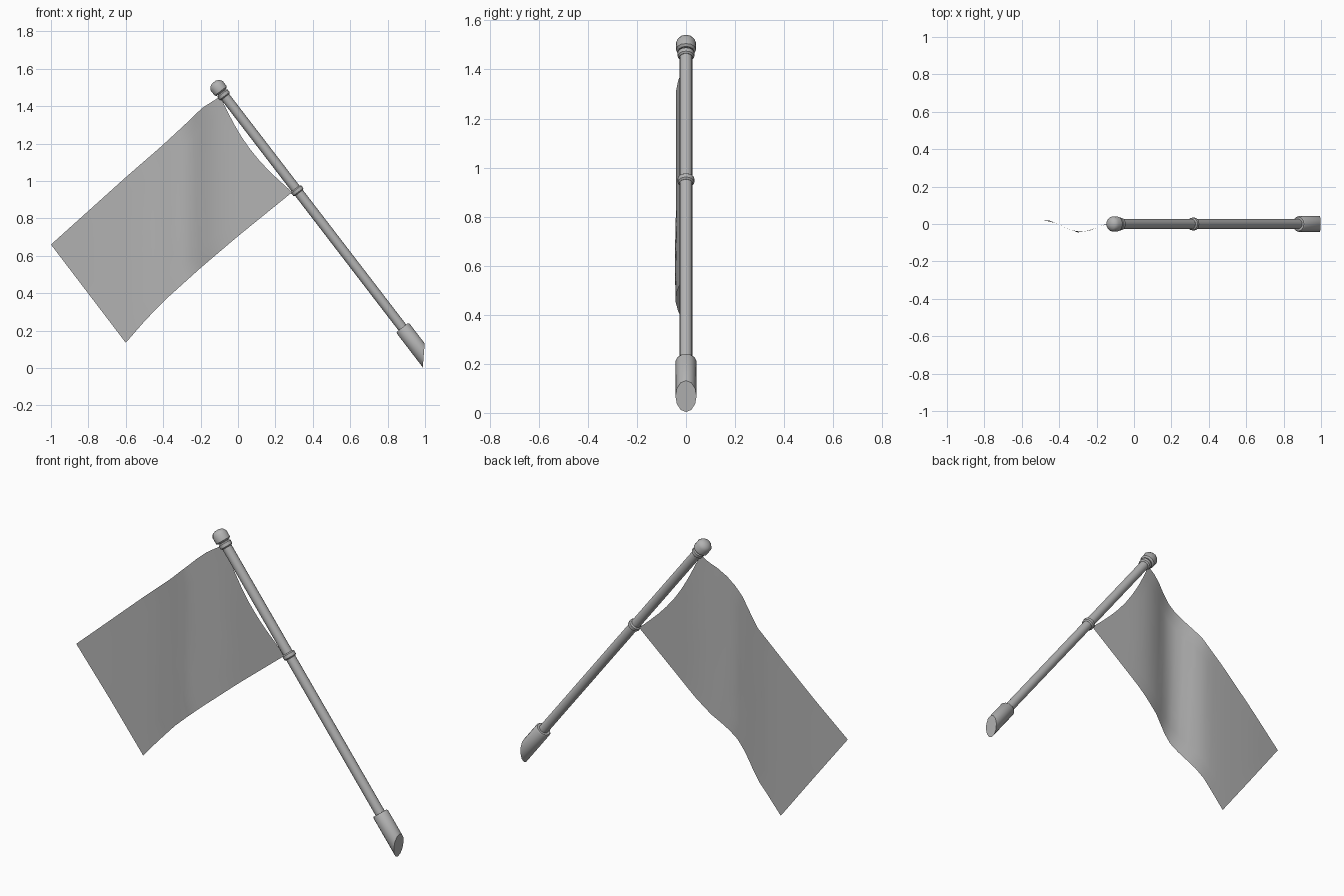
import bpy, bmesh, math
from mathutils import Vector, Matrix

cube = bpy.data.objects.get("Cube")
if cube:
    bpy.data.objects.remove(cube, do_unlink=True)

grey = bpy.data.materials.new("plain grey")
grey.use_nodes = True
COLOUR = (0.45, 0.45, 0.45, 1)
grey.diffuse_color = COLOUR
grey.node_tree.nodes["Principled BSDF"].inputs["Base Color"].default_value = COLOUR

# Leaning pole frame: local z runs up the pole, origin at the middle collar
LEAN = math.atan2(0.609, 0.793)
FRAME = Matrix.Translation((0.317, 0, 0.948)) @ Matrix.Rotation(-LEAN, 4, 'Y')


def add_object(name, bm, angle=40):
    mesh = bpy.data.meshes.new(name)
    bm.to_mesh(mesh)
    bm.free()
    mesh.materials.append(grey)
    obj = bpy.data.objects.new(name, mesh)
    bpy.context.collection.objects.link(obj)
    bpy.ops.object.select_all(action='DESELECT')
    obj.select_set(True)
    bpy.context.view_layer.objects.active = obj
    bpy.ops.object.shade_smooth_by_angle(angle=math.radians(angle))
    return obj


def turned(profile, sides):
    """Closed turned solid from (height, radius) pairs, placed on the pole."""
    bm = bmesh.new()
    rings = []
    for h, r in profile:
        rings.append([bm.verts.new((r * math.cos(a), r * math.sin(a), h))
                      for a in (2 * math.pi * i / sides for i in range(sides))])
    for low, high in zip(rings, rings[1:]):
        for i in range(sides):
            j = (i + 1) % sides
            bm.faces.new((low[i], low[j], high[j], high[i]))
    bm.faces.new(rings[0][::-1])
    bm.faces.new(rings[-1])
    bm.transform(FRAME)
    return bm


def along(points, x):
    """Straight-line interpolation through sorted pairs."""
    for (x0, y0), (x1, y1) in zip(points, points[1:]):
        if x <= x1:
            return y0 + (y1 - y0) * (x - x0) / (x1 - x0)
    return points[-1][1]


# Pole and its rings
add_object("pole", turned([(-0.96, 0.026), (0.68, 0.026)], 16))
for name, h in (("middle_collar", 0.0), ("upper_collar", 0.647)):
    add_object(name, turned([(h - 0.015, 0.027), (h - 0.009, 0.034),
                             (h + 0.009, 0.034), (h + 0.015, 0.027)], 16))

# Rounded cap
add_object("cap", turned([(0.664, 0.032), (0.672, 0.041), (0.708, 0.041),
                          (0.724, 0.031), (0.732, 0.012)], 12))

# Wall socket, cut off upright where it meets the wall
bm = turned([(-1.3, 0.043), (-0.93, 0.043), (-0.922, 0.038)], 12)
cut = bmesh.ops.bisect_plane(bm, geom=bm.verts[:] + bm.edges[:] + bm.faces[:],
                             plane_co=(0.998, 0, 0.13), plane_no=(1, 0, -0.08),
                             clear_outer=True)
bmesh.ops.holes_fill(bm, edges=[e for e in cut["geom_cut"]
                                if isinstance(e, bmesh.types.BMEdge)])
bmesh.ops.recalc_face_normals(bm, faces=bm.faces)
add_object("wall_socket", bm)

# Flag: edges as x-z outlines, folds as depth along x
TOP = [(-1, 0.66), (-0.6, 1.02), (-0.41, 1.185), (-0.28, 1.305),
       (-0.2, 1.385), (-0.095, 1.452)]
BOTTOM = [(-0.6, 0.135), (-0.5, 0.25), (-0.4, 0.355), (-0.2, 0.535),
          (0, 0.705), (0.29, 0.94)]
FOLDS = [(-1, 0), (-0.8, 0.014), (-0.6, 0.02), (-0.45, 0.018), (-0.37, -0.018),
         (-0.3, -0.045), (-0.24, -0.036), (-0.15, 0.0), (-0.05, 0.012), (0.29, 0)]
COLS, ROWS = 20, 8
bm = bmesh.new()
grid = []
for i in range(COLS + 1):
    s = i / COLS
    xt = -1 + 0.905 * s
    xb = -0.6 + 0.89 * s
    top = Vector((xt, 0, along(TOP, xt)))
    low = Vector((xb, 0, along(BOTTOM, xb)))
    column = []
    for j in range(ROWS + 1):
        v = j / ROWS
        p = low.lerp(top, v)
        # slack edge between the two tie points
        p += Vector((-0.79, 0, -0.61)) * 0.042 * math.sin(math.pi * v) * s ** 3
        p.y = along(FOLDS, p.x)
        column.append(bm.verts.new(p))
    grid.append(column)
for a, b in zip(grid, grid[1:]):
    for j in range(ROWS):
        bm.faces.new((a[j], b[j], b[j + 1], a[j + 1]))
add_object("flag", bm, 60)
